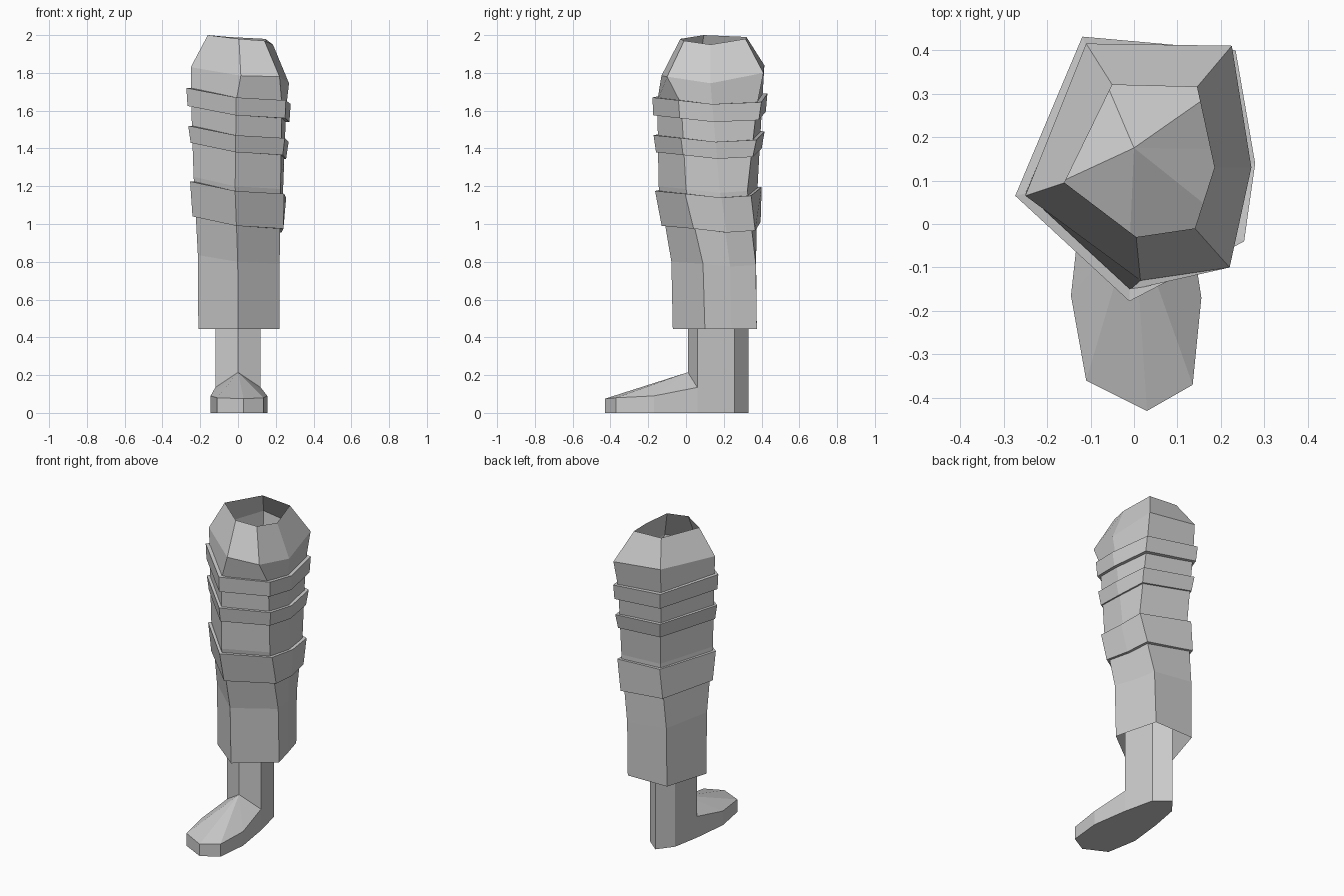
import bpy
import bmesh
from mathutils import Vector

old = bpy.data.objects.get("Cube")
if old:
    bpy.data.objects.remove(old, do_unlink=True)

grey = bpy.data.materials.new("plain grey")
grey.use_nodes = True
grey.diffuse_color = (0.6, 0.6, 0.6, 1)
grey.node_tree.nodes["Principled BSDF"].inputs["Base Color"].default_value = grey.diffuse_color


def finish(name, bm):
    mesh = bpy.data.meshes.new(name)
    bm.to_mesh(mesh)
    bm.free()
    mesh.materials.append(grey)
    obj = bpy.data.objects.new(name, mesh)
    bpy.context.collection.objects.link(obj)
    return obj


def bridge(bm, lower, upper):
    for i in range(len(lower)):
        j = (i + 1) % len(lower)
        bm.faces.new((lower[i], lower[j], upper[j], upper[i]))


def loft(name, rings):
    """Open tube through rings of points, listed from the bottom up."""
    bm = bmesh.new()
    loops = [[bm.verts.new(p) for p in ring] for ring in rings]
    for lower, upper in zip(loops, loops[1:]):
        bridge(bm, lower, upper)
    return finish(name, bm)


# Plan outlines: front, front right, right, back right, back left, left
UPPER = [(-.01, -.152), (.232, -.025), (.255, .14), (.215, .375), (-.108, .405), (-.25, .07)]
MIDDLE = [(-.015, -.145), (.225, 0), (.238, .18), (.228, .325), (-.085, .38), (-.235, .065)]
HEM = [(0, -.07), (.22, .10), (.185, .24), (.148, .375), (-.125, .37), (-.21, .095)]
TILT = [0, -.015, -.035, -.025, .02, .05]
CENTRE = Vector((0, .13))


def blend(a, b, t):
    return [Vector(p).lerp(Vector(q), t) for p, q in zip(a, b)]


def plan_at(z):
    if z > 1.2:
        return blend(MIDDLE, UPPER, (z - 1.2) / .45)
    if z > .8:
        return blend(HEM, MIDDLE, .1 + .9 * (z - .8) / .4)
    return blend(HEM, MIDDLE, .1 * (z - .445) / .355)


def sleeve_ring(z, scale=1.0):
    slant = min(1, (z - .445) / .5)
    ring = []
    for p, dz in zip(plan_at(z), TILT):
        q = CENTRE + (p - CENTRE) * scale
        ring.append((q.x, q.y, z + dz * slant))
    return ring


# Sleeve with its domed shoulder, open at both ends
shoulder = [(.015, -.13, 1.785), (.22, -.10, 1.78), (.27, .13, 1.745),
            (.225, .41, 1.8), (-.11, .415, 1.84), (-.25, .065, 1.83)]
opening = [(.005, -.03, 1.98), (.14, -.01, 1.97), (.185, .13, 1.95),
           (.145, .315, 1.98), (-.05, .32, 1.99), (-.16, .095, 2)]
loft("sleeve", [sleeve_ring(z) for z in (.445, .8, 1, 1.2, 1.4, 1.65)] + [shoulder, opening])

# Raised bands around the sleeve
for name, low, high, k_low, k_high in (
        ("upper_band", 1.575, 1.67, 1.08, 1.09),
        ("middle_band", 1.38, 1.47, 1.04, 1.08),
        ("lower_band", .99, 1.175, 1.08, 1.085)):
    loft(name, [sleeve_ring(low, .99), sleeve_ring(low, k_low),
                sleeve_ring(high, k_high), sleeve_ring(high, .99)])

# Limb: ankle outline runs front, right side, heel, left side
bm = bmesh.new()
ANKLE = [(0, .01), (.12, .06), (.075, .256), (-.015, .33), (-.088, .235), (-.12, .06)]
ankle = [bm.verts.new((x, y, .215 if i == 0 else .135)) for i, (x, y) in enumerate(ANKLE)]
knee = [bm.verts.new((x, y, 1)) for x, y in ANKLE]
bridge(bm, ankle, knee)

# Thigh flares out to fill the sleeve and ends in a low pointed cap
thigh = [bm.verts.new(p) for p in sleeve_ring(1.28, .98)]
bridge(bm, knee, thigh)
apex = bm.verts.new((0, .175, 1.42))
for i in range(len(thigh)):
    bm.faces.new((thigh[i], thigh[(i + 1) % len(thigh)], apex))

# Foot rim from the left ankle around the toe to the right ankle
TOE = [(-.145, -.165, .09), (-.11, -.36, .08), (.03, -.43, .075), (.135, -.37, .08), (.155, -.17, .09)]
rim = [ankle[-1]] + [bm.verts.new(p) for p in TOE] + [ankle[1]]
for a, b in zip(rim, rim[1:]):
    bm.faces.new((ankle[0], a, b))

# Sides of the foot and flat sole
edge = rim + ankle[2:-1]
sole = [bm.verts.new((v.co.x, v.co.y, 0)) for v in edge]
bridge(bm, sole, edge)
bm.faces.new(list(reversed(sole)))
bmesh.ops.recalc_face_normals(bm, faces=bm.faces[:])
finish("leg_and_foot", bm)
